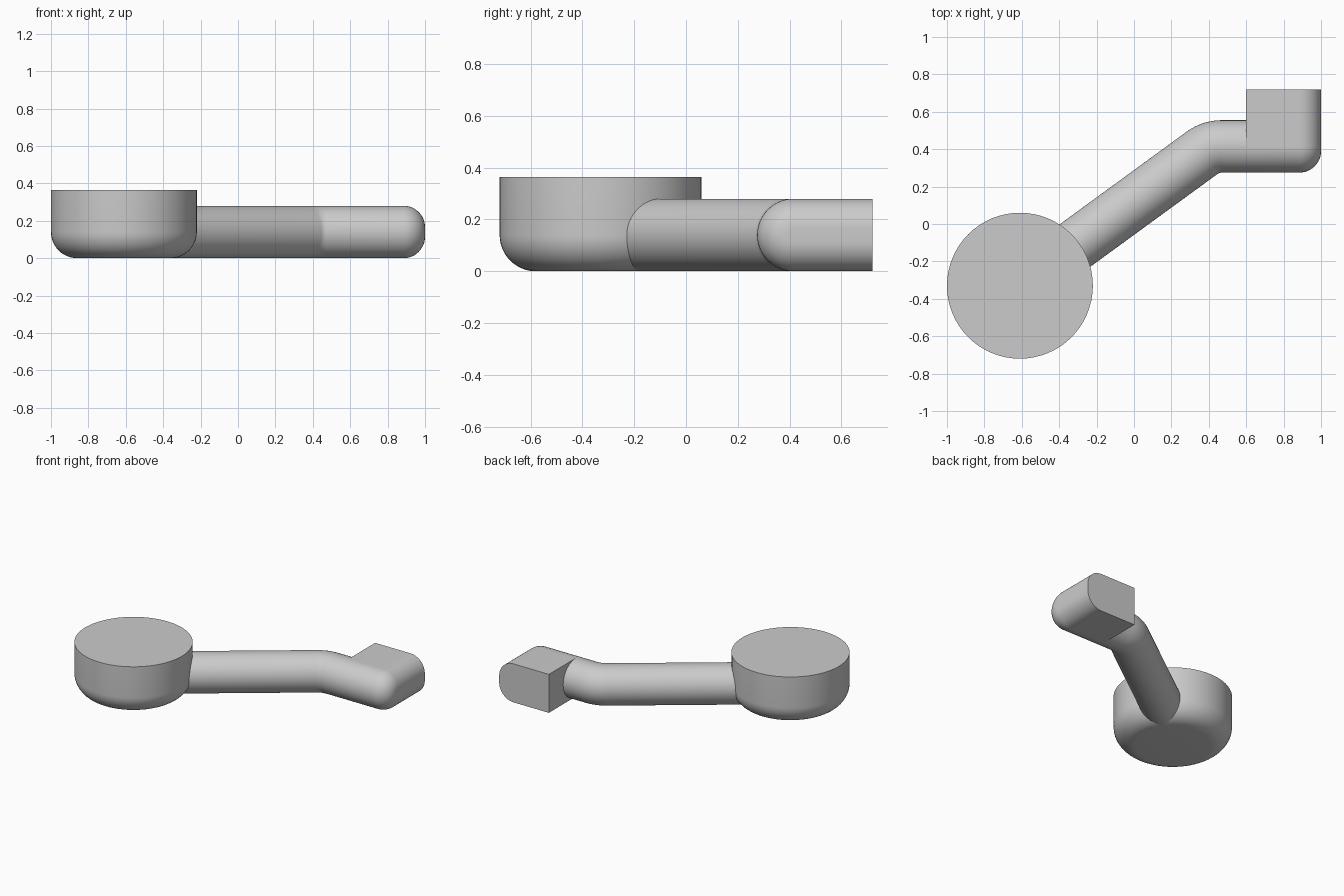
import bpy, bmesh
from math import sin, cos, pi, atan2
from mathutils import Vector

cube = bpy.data.objects.get("Cube")
if cube:
    bpy.data.objects.remove(cube, do_unlink=True)

grey = bpy.data.materials.new("plain grey")
grey.use_nodes = True
colour = (0.6, 0.6, 0.6, 1)
grey.diffuse_color = colour
grey.node_tree.nodes["Principled BSDF"].inputs["Base Color"].default_value = colour

SEGMENTS = 64
STEPS = 12
Z = Vector((0, 0, 1))


def loft(name, rings):
    """Skin a list of equal-length point rings and cap both ends."""
    bm = bmesh.new()
    loops = [[bm.verts.new(p) for p in ring] for ring in rings]
    n = len(loops[0])
    for a, b in zip(loops, loops[1:]):
        for i in range(n):
            j = (i + 1) % n
            bm.faces.new((a[i], a[j], b[j], b[i]))
    bm.faces.new(loops[0][::-1])
    bm.faces.new(loops[-1])
    bmesh.ops.recalc_face_normals(bm, faces=bm.faces)
    mesh = bpy.data.meshes.new(name)
    bm.to_mesh(mesh)
    bm.free()
    mesh.materials.append(grey)
    obj = bpy.data.objects.new(name, mesh)
    bpy.context.collection.objects.link(obj)
    bpy.ops.object.select_all(action="DESELECT")
    obj.select_set(True)
    bpy.context.view_layer.objects.active = obj
    bpy.ops.object.shade_smooth_by_angle(angle=pi / 6)
    return obj


def circle(centre, u, v, radius):
    angles = [2 * pi * i / SEGMENTS for i in range(SEGMENTS)]
    return [centre + (u * cos(a) + v * sin(a)) * radius for a in angles]


def quarter():
    return [pi / 2 * i / STEPS for i in range(STEPS + 1)]


# Round knob with a filleted underside
knob = Vector((-0.61, -0.33, 0))
knob_r, knob_top, fillet = 0.39, 0.365, 0.14
X, Y = Vector((1, 0, 0)), Vector((0, 1, 0))
rings = [circle(knob + Z * fillet * (1 - cos(t)), X, Y, knob_r - fillet * (1 - sin(t)))
         for t in quarter()]
rings.append(circle(knob + Z * knob_top, X, Y, knob_r))
loft("round_knob", rings)

# Bent arm: straight run, bend, straight run, rounded tip
r, tip = 0.14, 0.115
bend_r = 0.18
bend = Vector((0.47, 0.235, r))
slope = 0.63
start = Vector((knob.x, knob.y, r))


def arm_ring(centre, angle, radius):
    return circle(centre, Vector((-sin(angle), cos(angle), 0)), Z, radius)


rings = [arm_ring(start, slope, r)]
for i in range(STEPS + 1):
    a = slope * (1 - i / STEPS)
    rings.append(arm_ring(bend + Vector((-sin(a), cos(a), 0)) * bend_r, a, r))
arm_y = bend.y + bend_r
for t in quarter():
    rings.append(arm_ring(Vector((1 - tip + tip * sin(t), arm_y, r)), 0,
                          r - tip + tip * cos(t)))
loft("bent_arm", rings)

# End block, square inside and rounded along its outer edges
section = [(0.6, 0), (0.6, 2 * r)]
section += [(1 - tip + tip * sin(t), 2 * r - tip + tip * cos(t)) for t in quarter()]
section += [(1 - tip + tip * cos(t), tip - tip * sin(t)) for t in quarter()]
loft("end_block", [[Vector((x, y, z)) for x, z in section] for y in (arm_y, 0.72)])
